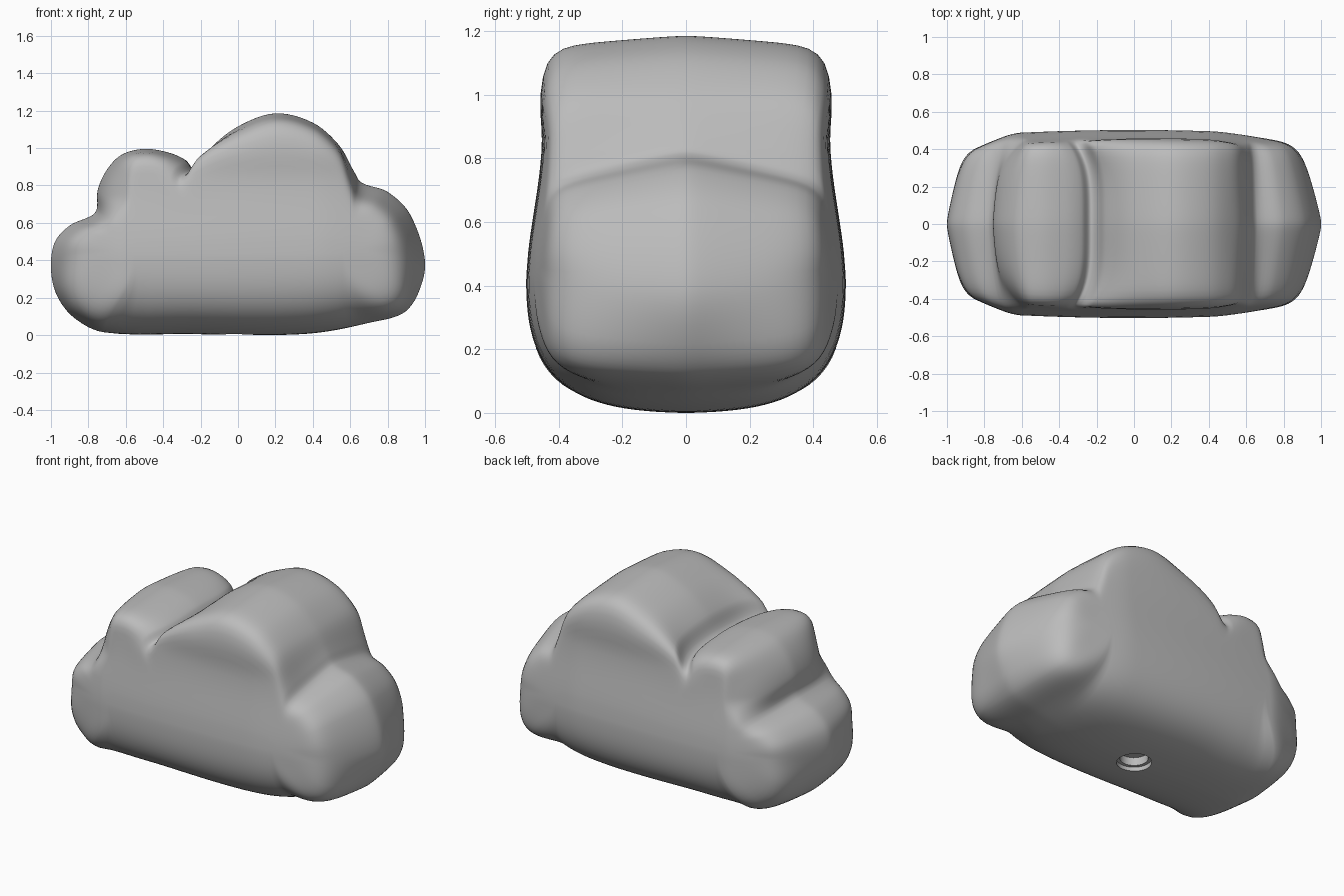
import bpy, bmesh, math
from mathutils import Vector

cube = bpy.data.objects.get("Cube")
if cube:
    bpy.data.objects.remove(cube, do_unlink=True)

grey = bpy.data.materials.new("soft grey")
grey.use_nodes = True
grey.diffuse_color = (0.5, 0.5, 0.5, 1)
grey.node_tree.nodes["Principled BSDF"].inputs["Base Color"].default_value = grey.diffuse_color

# Cloud silhouette as seen from the front (x, z), clockwise from the left tip
OUTLINE = [(-1, .36), (-.98, .5), (-.9, .59), (-.78, .645), (-.755, .68), (-.75, .78),
           (-.7, .89), (-.62, .97), (-.5, 1), (-.37, .98), (-.28, .94), (-.235, .89),
           (-.2, .91), (-.15, 1), (0, 1.12), (.2, 1.19), (.4, 1.14), (.54, 1.02),
           (.62, .88), (.66, .82), (.8, .77), (.92, .65), (1, .4), (.96, .22),
           (.88, .12), (.7, .07), (.45, .02), (.2, .005), (-.25, .01), (-.72, .02),
           (-.88, .1), (-.97, .22)]
SUBDIV = 6
LAYERS = 32
SPINE_HALF = .56
SPINE_Z = .47


def smoothstep(low, high, value):
    t = min(max((value - low) / (high - low), 0), 1)
    return t * t * (3 - 2 * t)


def spline(points, steps):
    """Closed smooth curve through the points."""
    pts = [Vector(p) for p in points]
    n = len(pts)
    curve = []
    for i in range(n):
        a, b, c, d = (pts[(i + k) % n] for k in (-1, 0, 1, 2))
        # tangents limited by the segment length keep tight creases clean
        seg = (c - b).length
        tan_b = (c - a) * (seg / (seg + (b - a).length))
        tan_c = (d - b) * (seg / ((d - c).length + seg))
        for s in range(steps):
            t = s / steps
            curve.append(b * (2 * t**3 - 3 * t**2 + 1) + tan_b * (t**3 - 2 * t**2 + t)
                         + c * (3 * t**2 - 2 * t**3) + tan_c * (t**3 - t**2))
    return curve


def soften(curve, reach):
    """Average each point with its neighbours, so creases fade out."""
    n = len(curve)
    return [sum((curve[(i + k) % n] for k in range(-reach, reach + 1)), Vector((0, 0)))
            / (2 * reach + 1) for i in range(n)]


def half_depth(x, z):
    """Half thickness of the cloud: widest low down, slimmer at the ends and top."""
    depth = .503 - .04 * x * x - .05 * smoothstep(.4, .88, z) + .01 * smoothstep(.85, 1, z)
    depth -= .03 * smoothstep(.4, .8, x)
    return depth - .05 * smoothstep(.6, .85, -x)


def cloud_point(edge, soft_edge, angle, side):
    """Sweep from the silhouette (angle 0) over the puffy rim to the face."""
    core = Vector((min(max(edge.x, -SPINE_HALF), SPINE_HALF), SPINE_Z))
    power = 3.2 + 7 * max(smoothstep(.1, .85, edge.y),
                          .4 * smoothstep(.6, .85, abs(edge.x)))
    c, s = math.cos(angle), math.sin(angle)
    norm = (c ** power + s ** power) ** (1 / power)
    reach, out = c / norm, s / norm
    # the end lobes come to a soft ridge in the middle
    ends = .21 * smoothstep(.52, .7, edge.x) + .16 * smoothstep(.55, .85, -edge.x)
    pinch = .05 + ends * (.15 + .85 * smoothstep(.08, .4, edge.y))
    ridge = 1.1 * out * out / (out + .12)
    rim = edge.lerp(soft_edge, 1 - smoothstep(.25, .95, reach))
    pos = core + (rim - core) * reach * (1 - pinch * ridge)
    # crease between the two domes leans outward near the faces
    lean = smoothstep(0, 1, 1 - abs(pos.x + .22) / .3) * smoothstep(.6, .85, pos.y)
    # outer shoulder of the small dome turns in near the faces
    turn = smoothstep(.5, .75, -pos.x) * smoothstep(.58, .75, pos.y)
    x = pos.x + (.09 * turn - .1 * lean) * out ** 4
    return (x, side * out * half_depth(pos.x, pos.y), pos.y)


# Cloud body: rings swept from the silhouette to the front and back faces
outline = spline(OUTLINE, SUBDIV)
softened = soften(soften(outline, 9), 6)
count = len(outline)
last_angle = math.radians(86)
bm = bmesh.new()
middle = [bm.verts.new(cloud_point(p, q, 0, 1)) for p, q in zip(outline, softened)]
caps = []
for side in (-1, 1):
    previous = middle
    for layer in range(1, LAYERS + 1):
        angle = last_angle * layer / LAYERS
        ring = [bm.verts.new(cloud_point(p, q, angle, side))
                for p, q in zip(outline, softened)]
        for i in range(count):
            j = (i + 1) % count
            bm.faces.new((previous[i], previous[j], ring[j], ring[i]))
        previous = ring
    caps.append(bm.faces.new(previous))
bmesh.ops.recalc_face_normals(bm, faces=bm.faces)
bmesh.ops.triangulate(bm, faces=caps, ngon_method="BEAUTY")
lowest = min(v.co.z for v in bm.verts)
bmesh.ops.translate(bm, verts=bm.verts, vec=(0, 0, -lowest))
mesh = bpy.data.meshes.new("cloud_body")
bm.to_mesh(mesh)
bm.free()
mesh.materials.append(grey)
cloud = bpy.data.objects.new("cloud_body", mesh)
bpy.context.collection.objects.link(cloud)

# Stepped round socket in the underside
for name, radius, top in (("socket_rim", .1, .03), ("socket_bore", .08, .08)):
    bpy.ops.mesh.primitive_cylinder_add(vertices=48, radius=radius, depth=.4,
                                        location=(0, 0, top - .2))
    cutter = bpy.context.object
    cutter.name = name
    cutter.hide_render = True
    cutter.data.materials.append(grey)
    cut = cloud.modifiers.new(name, "BOOLEAN")
    cut.operation = "DIFFERENCE"
    cut.object = cutter
    bpy.context.view_layer.objects.active = cloud
    bpy.ops.object.modifier_apply(modifier=name)
    bpy.data.objects.remove(cutter, do_unlink=True)

# Smooth shading with a crisp socket edge
bpy.ops.object.select_all(action="DESELECT")
cloud.select_set(True)
bpy.context.view_layer.objects.active = cloud
bpy.ops.object.shade_smooth_by_angle(angle=math.radians(50))
